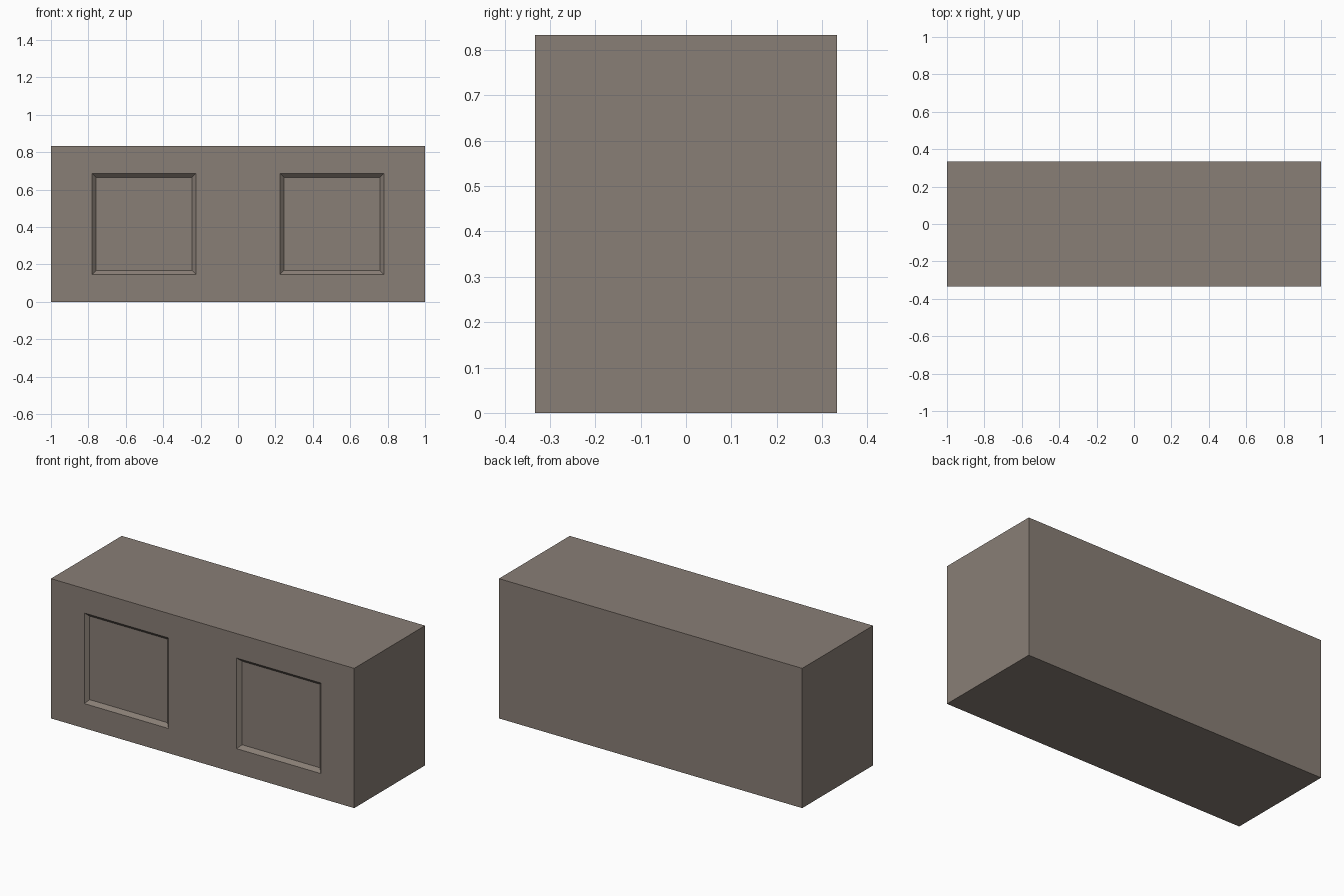
import bpy, bmesh
from mathutils import Vector

if "Cube" in bpy.data.objects:
    bpy.data.objects.remove(bpy.data.objects["Cube"])

W, D, H = 2.0, 0.667, 0.833
PX_IN, PX_OUT = 0.225, 0.78       # panel edges along x
PZ_LOW, PZ_HIGH = 0.147, 0.687    # panel edges along z

bm = bmesh.new()

# Solid body
bmesh.ops.create_cube(bm, size=1.0)
for v in bm.verts:
    v.co = Vector((v.co.x * W, v.co.y * D, (v.co.z + 0.5) * H))


def front_faces():
    bm.normal_update()
    return [f for f in bm.faces if f.normal.y < -0.9]


def cut_front(point, normal):
    faces = front_faces()
    geom = faces + list({e for f in faces for e in f.edges}) \
        + list({v for f in faces for v in f.verts})
    bmesh.ops.bisect_plane(bm, geom=geom, plane_co=point, plane_no=normal)


# Split only the front to outline the two panels
for x in (-PX_OUT, -PX_IN, PX_IN, PX_OUT):
    cut_front((x, 0, 0), (1, 0, 0))
for z in (PZ_LOW, PZ_HIGH):
    cut_front((0, 0, z), (0, 0, 1))

# Sink the panels with sloped borders
panels = []
for f in front_faces():
    c = f.calc_center_median()
    if PX_IN < abs(c.x) < PX_OUT and PZ_LOW < c.z < PZ_HIGH:
        panels.append(f)
bmesh.ops.inset_individual(bm, faces=panels, thickness=0.021, depth=-0.021,
                           use_even_offset=True)

mesh = bpy.data.meshes.new("panelled_block")
bm.to_mesh(mesh)
bm.free()
block = bpy.data.objects.new("panelled_block", mesh)
bpy.context.collection.objects.link(block)

# Taupe finish
mat = bpy.data.materials.new("taupe")
mat.diffuse_color = (0.25, 0.21, 0.18, 1)
mat.use_nodes = True
mat.node_tree.nodes["Principled BSDF"].inputs["Base Color"].default_value = mat.diffuse_color
mesh.materials.append(mat)
